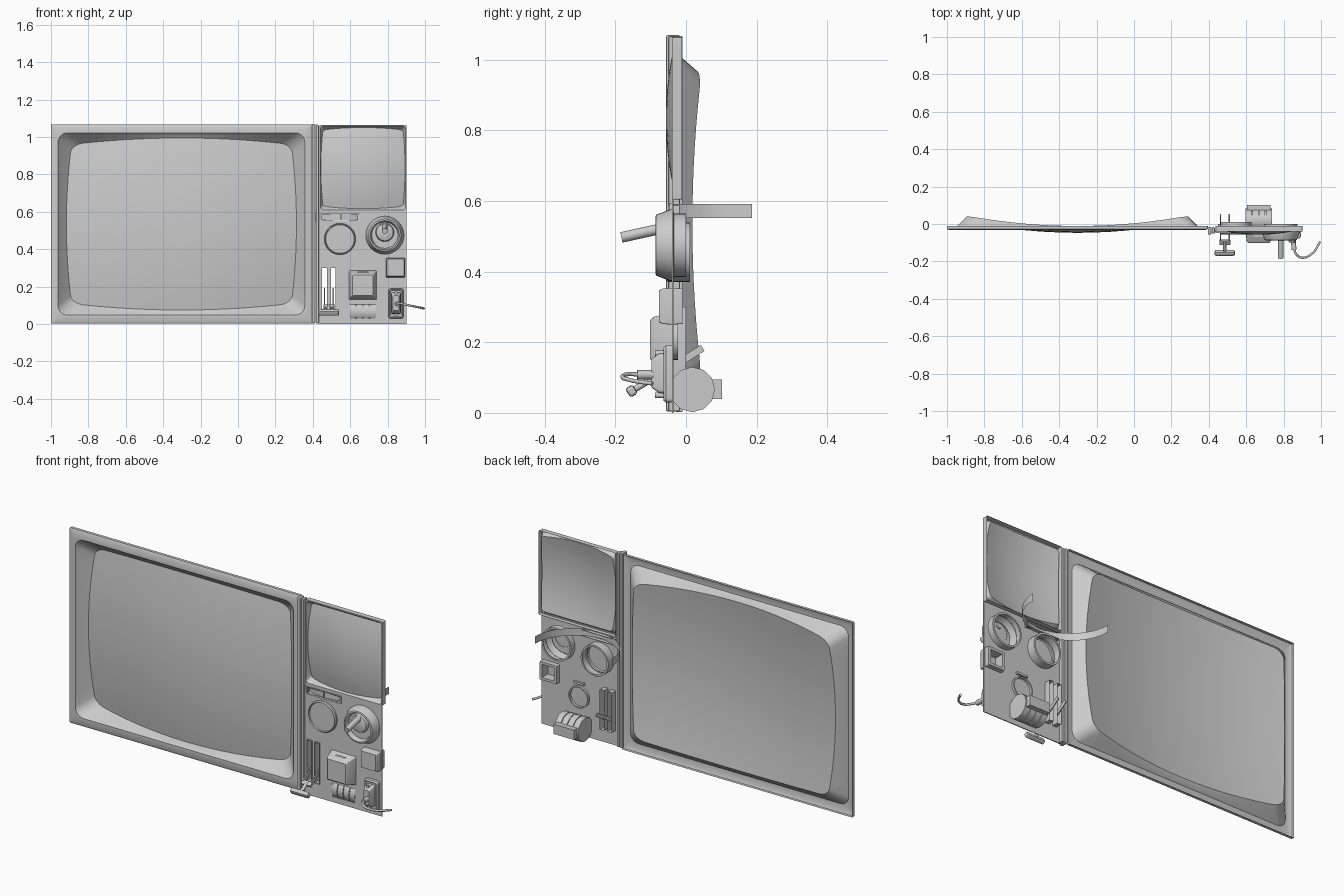
import bpy, bmesh
from math import sin, cos, pi
from mathutils import Vector

if "Cube" in bpy.data.objects:
    bpy.data.objects.remove(bpy.data.objects["Cube"])


def finish(name, bm, smooth=True):
    bmesh.ops.recalc_face_normals(bm, faces=bm.faces)
    me = bpy.data.meshes.new(name)
    bm.to_mesh(me)
    bm.free()
    ob = bpy.data.objects.new(name, me)
    bpy.context.collection.objects.link(ob)
    if smooth:
        bpy.ops.object.select_all(action='DESELECT')
        ob.select_set(True)
        bpy.context.view_layer.objects.active = ob
        bpy.ops.object.shade_smooth_by_angle(angle=0.6)
    return ob


def loft(name, loops, cap0=False, cap1=False):
    """Skin a list of closed loops with equal point counts."""
    bm = bmesh.new()
    rows = [[bm.verts.new(p) for p in lp] for lp in loops]
    for a, b in zip(rows, rows[1:]):
        n = len(a)
        for i in range(n):
            bm.faces.new((a[i], a[(i + 1) % n], b[(i + 1) % n], b[i]))
    if cap0:
        bm.faces.new(rows[0])
    if cap1:
        bm.faces.new(rows[-1])
    return finish(name, bm)


def rr(cx, cz, hx, hz, r, y, side=1, corner=4):
    """Rounded rectangle loop in the xz plane."""
    pts = []
    for k, (sx, sz) in enumerate(((1, 1), (-1, 1), (-1, -1), (1, -1))):
        ox, oz = sx * (hx - r), sz * (hz - r)
        for i in range(corner + 1):
            a = (k + i / corner) * pi / 2
            pts.append(Vector((cx + ox + r * cos(a), y, cz + oz + r * sin(a))))
        nx, nz = ((-1, 1), (-1, -1), (1, -1), (1, 1))[k]
        a = (k + 1) * pi / 2
        nxt = Vector((cx + nx * (hx - r) + r * cos(a), y, cz + nz * (hz - r) + r * sin(a)))
        last = pts[-1].copy()
        pts += [last.lerp(nxt, j / side) for j in range(1, side)]
    return pts


def circle(cx, cz, r, y, n=32):
    return [Vector((cx + r * cos(2 * pi * i / n), y, cz + r * sin(2 * pi * i / n))) for i in range(n)]


def turned(name, cx, cz, profile, n=32, **kw):
    return loft(name, [circle(cx, cz, r, y, n) for r, y in profile], **kw)


def plate(name, cx, cz, steps, **kw):
    """Stacked rounded rectangles: (half x, half z, radius, y)."""
    return loft(name, [rr(cx, cz, *s) for s in steps], **kw)


def box(name, x0, x1, y0, y1, z0, z1, bevel=0.0, tilt=0.0):
    bpy.ops.mesh.primitive_cube_add(size=1, location=((x0 + x1) / 2, (y0 + y1) / 2, (z0 + z1) / 2),
                                    rotation=(tilt, 0, 0))
    ob = bpy.context.object
    ob.name = name
    ob.scale = (x1 - x0, y1 - y0, z1 - z0)
    bpy.ops.object.transform_apply(location=False, rotation=False, scale=True)
    if bevel:
        m = ob.modifiers.new("bevel", 'BEVEL')
        m.width, m.segments = bevel, 2
    return ob


def rod(name, p0, p1, r, n=16):
    p0, p1 = Vector(p0), Vector(p1)
    d = p1 - p0
    bpy.ops.mesh.primitive_cylinder_add(vertices=n, radius=r, depth=d.length, location=(p0 + p1) / 2,
                                        rotation=d.to_track_quat('Z', 'Y').to_euler())
    ob = bpy.context.object
    ob.name = name
    bpy.ops.object.shade_smooth_by_angle(angle=0.6)
    return ob


def screen(name, cx, cz, mid, cor, r, y0, k, outer):
    """Bezel loops running into a bulging barrel-shaped picture tube."""
    def barrel(s):
        out = []
        for p in rr(0, 0, 1, 1, r, 0, 14, 5):
            u, v = p.x, p.z
            x = s * u * (cor[0] + (mid[0] - cor[0]) * (1 - v * v))
            z = s * v * (cor[1] + (mid[1] - cor[1]) * (1 - u * u))
            out.append(Vector((cx + x, y0 + k * (x * x + z * z), cz + z)))
        return out
    loft(name + "_bezel", [rr(cx, cz, *o, 14, 5) for o in outer] + [barrel(1)])
    loft(name + "_glass", [barrel(s) for s in (1, .86, .72, .58, .44, .3, .15, .03)], cap1=True)


# Large and small picture tubes with bezels
screen("main_screen", -.3025, .535, (.615, .46), (.588, .425), .1, -.047, .172,
       [(.6975, .533, .004, -.01), (.6975, .533, .004, -.026), (.688, .524, .004, -.031),
        (.66, .487, .05, -.031), (.654, .48, .05, -.022)])
screen("small_screen", .668, .834, (.225, .217), (.214, .204), .08, -.057, .55,
       [(.232, .23, .004, -.012), (.232, .23, .004, -.04), (.228, .224, .015, -.04)])

# Divider strips between the two halves
box("divider_wide", .395, .414, -.057, -.017, .004, 1.07, .005)
box("divider_narrow", .416, .432, -.05, -.017, .004, 1.066, .004)

# Control panel with openings
panel = box("control_panel", .43, .9, -.04, -.035, 0, .606)
cuts = [box("cut", a, b, -.1, .1, c, d) for a, b, c, d in (
    (.45, .475, .08, .30), (.497, .522, .08, .30), (.6, .735, .03, .105),
    (.797, .887, .257, .347), (.45, .64, .557, .585))]
cuts += [turned("cut", x, z, [(r, -.1), (r, .1)], cap0=True, cap1=True)
         for x, z, r in ((.545, .455, .08), (.785, .475, .09))]
for c in cuts:
    m = panel.modifiers.new("hole", 'BOOLEAN')
    m.operation, m.solver, m.object = 'DIFFERENCE', 'EXACT', c
    bpy.context.view_layer.objects.active = panel
    bpy.ops.object.modifier_apply(modifier=m.name)
    bpy.data.objects.remove(c)

# Tuning window frame and the half-round scale band behind it
plate("tuning_window", .545, .572, [(.102, .016, .002, -.015), (.102, .016, .002, -.044), (.11, .021, .003, -.047),
                                    (.11, .021, .003, -.038)])
bm = bmesh.new()
cols = []
for i in range(33):
    a = pi + pi * i / 32
    x, y = .55 + .232 * cos(a), .187 + .226 * sin(a)
    cols.append((bm.verts.new((x, y, .552)), bm.verts.new((x, y, .592))))
for a, b in zip(cols, cols[1:]):
    bm.faces.new((a[0], b[0], b[1], a[1]))
finish("scale_band", bm)
box("tuning_pointer", .549, .553, -.05, -.043, .56, .588)

# Left round knob
turned("round_knob", .545, .455, [(.074, .012), (.084, .012), (.084, -.05), (.079, -.056), (.076, -.05)], cap1=True)

# Right dial with lever
turned("dial", .785, .475, [(.08, .0), (.09, .0), (.09, -.034), (.102, -.036), (.102, -.044), (.086, -.085),
                            (.078, -.087), (.07, -.062)], cap1=True)
turned("dial_hub", .785, .49, [(.05, -.06), (.045, -.078), (.03, -.084)], cap1=True)
rod("dial_lever", (.785, -.06, .524), (.785, -.183, .497), .015)

# Small square button, hollow at the back
plate("square_button", .842, .302, [(.036, .036, .003, -.06), (.036, .036, .003, -.01), (.05, .05, .004, -.01),
                                    (.052, .052, .004, -.04), (.05, .05, .004, -.066), (.045, .045, .004, -.077)],
      cap0=True, cap1=True)

# Slider slots, forked lever and handle
for x in (.4625, .5095):
    plate("slider_slot", x, .19, [(.0125, .11, .002, .0), (.0125, .11, .002, -.046), (.016, .114, .003, -.046),
                                  (.016, .114, .003, -.038)])
    box("slider_prong", x - .003, x + .003, -.105, .06, .13, .15, tilt=.56)
box("slider_bridge", .457, .515, -.11, -.085, .085, .1, .002, .56)
rod("slider_stem", (.485, -.09, .1), (.485, -.15, .064), .009, 12)
box("slider_handle", .43, .54, -.167, -.142, .047, .077, .008, .56)

# Large push button with collar and rear ring
plate("push_button", .667, .208, [(.075, .078, .006, -.036), (.073, .076, .006, -.05), (.07, .072, .006, -.056),
                                  (.064, .064, .006, -.092), (.055, .055, .006, -.102)], cap1=True)
box("push_button_tab", .638, .7, -.07, -.04, .264, .28, .003)
turned("push_button_ring", .667, .21, [(.06, -.036), (.06, -.022), (.053, -.022), (.053, -.036)])
box("rear_slot", .636, .7, -.036, -.024, .278, .29)

# Four thumb wheels
for i in range(4):
    x = .597 + i * .036
    rod("thumb_wheel", (x, .018, .066), (x + .032, .018, .066), .064, 12)
rod("wheel_axle", (.6, .018, .066), (.735, .018, .066), .056, 12)
box("wheel_block", .605, .73, .07, .102, .04, .094)

# Socket plate, plug and cable
plate("socket_plate", .845, .11, [(.041, .081, .012, -.036), (.041, .081, .012, -.056), (.035, .075, .01, -.064),
                                  (.03, .07, .01, -.058)], cap1=True)
plate("plug_base", .845, .112, [(.026, .058, .01, -.058), (.024, .055, .01, -.078), (.016, .04, .008, -.098)],
      cap1=True)
rod("plug_pin_top", (.845, -.058, .168), (.845, -.088, .168), .008, 12)
rod("plug_pin_bottom", (.845, -.058, .05), (.845, -.088, .05), .008, 12)
rod("plug_neck", (.852, -.09, .108), (.856, -.138, .108), .013, 12)
cu = bpy.data.curves.new("cable", 'CURVE')
cu.dimensions, cu.bevel_depth, cu.bevel_resolution, cu.use_fill_caps = '3D', .006, 2, True
sp = cu.splines.new('BEZIER')
path = [(.856, -.13, .108), (.868, -.162, .11), (.9, -.18, .103), (.955, -.155, .092), (.995, -.095, .083)]
sp.bezier_points.add(len(path) - 1)
for bp, p in zip(sp.bezier_points, path):
    bp.co = p
    bp.handle_left_type = bp.handle_right_type = 'AUTO'
bpy.context.collection.objects.link(bpy.data.objects.new("cable", cu))
